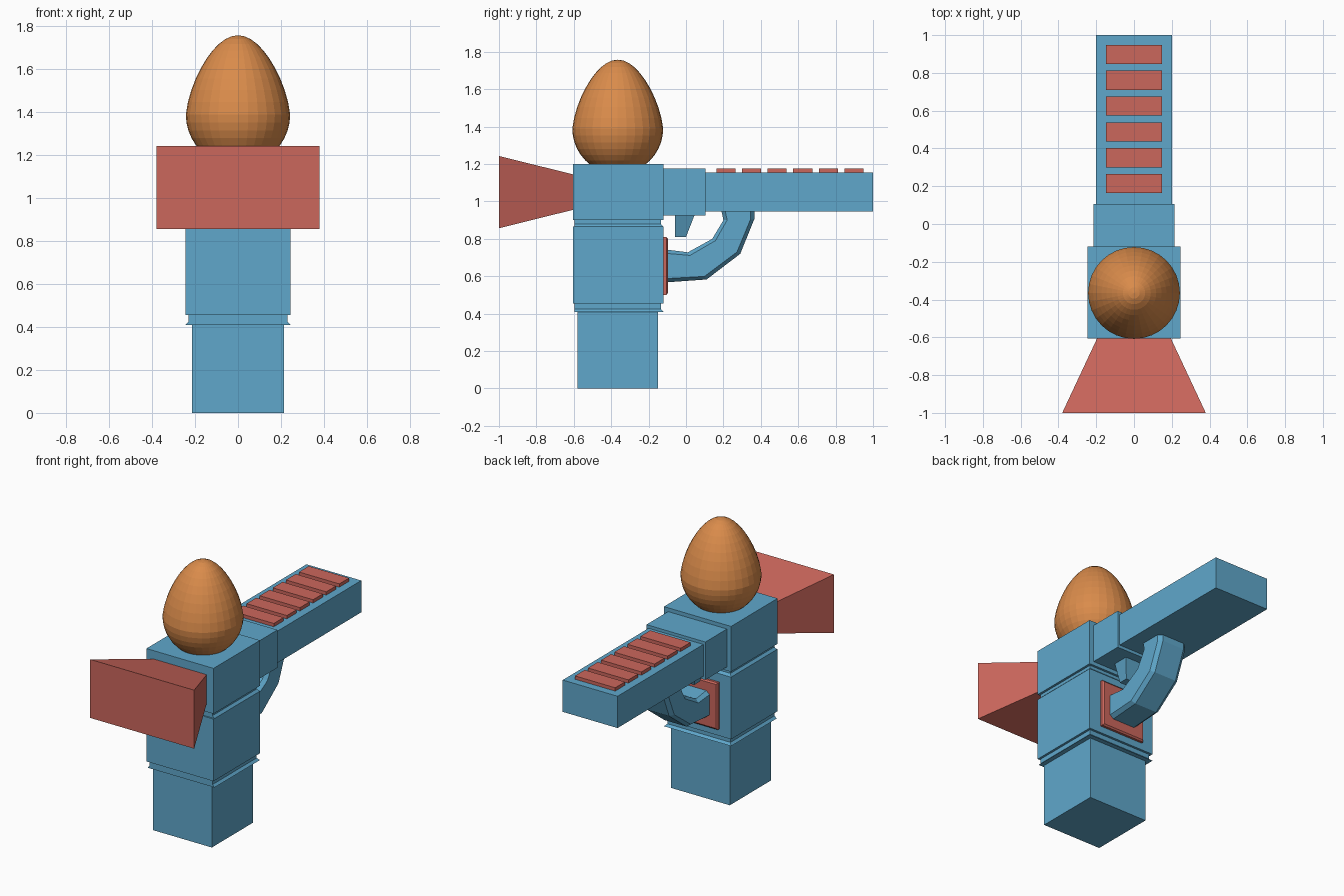
import bpy, bmesh, math
from mathutils import Vector

if "Cube" in bpy.data.objects:
    bpy.data.objects.remove(bpy.data.objects["Cube"])


def material(name, color):
    m = bpy.data.materials.new(name)
    m.diffuse_color = (*color, 1)
    m.use_nodes = True
    m.node_tree.nodes["Principled BSDF"].inputs["Base Color"].default_value = m.diffuse_color
    return m


BLUE = material("blue", (0.115, 0.39, 0.60))
RED = material("red", (0.60, 0.135, 0.107))
ORANGE = material("orange", (0.70, 0.26, 0.07))


def loft(name, rings, mat):
    """Skin a list of equal-length point rings and cap both ends."""
    bm = bmesh.new()
    rows = [[bm.verts.new(p) for p in ring] for ring in rings]
    n = len(rows[0])
    for a, b in zip(rows, rows[1:]):
        for i in range(n):
            j = (i + 1) % n
            bm.faces.new((a[i], a[j], b[j], b[i]))
    bm.faces.new(rows[0])
    bm.faces.new(rows[-1])
    bmesh.ops.recalc_face_normals(bm, faces=bm.faces[:])
    mesh = bpy.data.meshes.new(name)
    bm.to_mesh(mesh)
    bm.free()
    mesh.materials.append(mat)
    ob = bpy.data.objects.new(name, mesh)
    bpy.context.collection.objects.link(ob)
    return ob


def flat(x, y0, y1, z):
    """Horizontal rectangle, symmetric in x."""
    return [(-x, y0, z), (x, y0, z), (x, y1, z), (-x, y1, z)]


def upright(x, y, z0, z1):
    """Rectangle facing along y, symmetric in x."""
    return [(-x, y, z0), (x, y, z0), (x, y, z1), (-x, y, z1)]


def box(name, x, y0, y1, z0, z1, mat):
    return loft(name, [flat(x, y0, y1, z0), flat(x, y0, y1, z1)], mat)


# Upright column: grip, two blocks and the flared grooves under them
box("grip", 0.215, -0.58, -0.15, 0, 0.42, BLUE)
for label, bottom, top in (("lower", 0.41, 0.455), ("upper", 0.865, 0.90)):
    loft(label + "_collar", [flat(0.245, -0.595, -0.12, bottom),
                             flat(0.23, -0.595, -0.135, bottom + 0.015),
                             flat(0.23, -0.595, -0.135, top)], BLUE)
box("middle_block", 0.245, -0.605, -0.12, 0.455, 0.865, BLUE)
box("upper_block", 0.245, -0.605, -0.12, 0.90, 1.20, BLUE)

# Horizontal arm
box("arm_joint", 0.215, -0.12, 0.105, 0.925, 1.175, BLUE)
box("arm", 0.20, 0.105, 1.0, 0.945, 1.155, BLUE)
for k in range(6):
    y = 0.163 + 0.1367 * k
    box(f"arm_rib_{k + 1}", 0.147, y, y + 0.102, 1.155, 1.177, RED)

# Flared horn
loft("horn", [upright(0.38, -1.0, 0.857, 1.243),
              upright(0.195, -0.605, 0.955, 1.145)], RED)

# Tapered trigger under the joint
loft("trigger", [flat(0.06, -0.06, 0.0, 0.81),
                 flat(0.10, -0.06, 0.045, 0.925)], BLUE)

# Bent brace with chamfered edges, and its mounting plate
outer = [(-0.10, 0.568), (0.11, 0.583), (0.29, 0.72), (0.365, 0.905), (0.365, 0.947)]
inner = [(-0.10, 0.742), (0.01, 0.728), (0.14, 0.80), (0.20, 0.90), (0.19, 0.947)]
rings = []
for o, i in zip(outer, inner):
    o, i = Vector((0, *o)), Vector((0, *i))
    d = (i - o).normalized() * 0.02
    half = [(o, 0.08), (o + d, 0.105), (i - d, 0.105), (i, 0.08)]
    rings.append([p + Vector((w, 0, 0)) for p, w in half]
                 + [p - Vector((w, 0, 0)) for p, w in reversed(half)])
loft("brace", rings, BLUE)
loft("brace_plate", [upright(0.16, -0.12, 0.50, 0.81),
                     upright(0.16, -0.105, 0.50, 0.81),
                     upright(0.15, -0.097, 0.51, 0.80)], RED)

# Egg: round below its widest level, stretched and narrowed above
bm = bmesh.new()
bmesh.ops.create_uvsphere(bm, u_segments=32, v_segments=20, radius=1)
for v in bm.verts:
    t = max(v.co.z, 0)
    r = 0.243 * (1 - 0.22 * t ** 1.1)
    v.co = (v.co.x * r, v.co.y * r - 0.365,
            1.39 + v.co.z * (0.368 if v.co.z > 0 else 0.243))
mesh = bpy.data.meshes.new("egg")
bm.to_mesh(mesh)
bm.free()
mesh.materials.append(ORANGE)
bpy.context.collection.objects.link(bpy.data.objects.new("egg", mesh))
